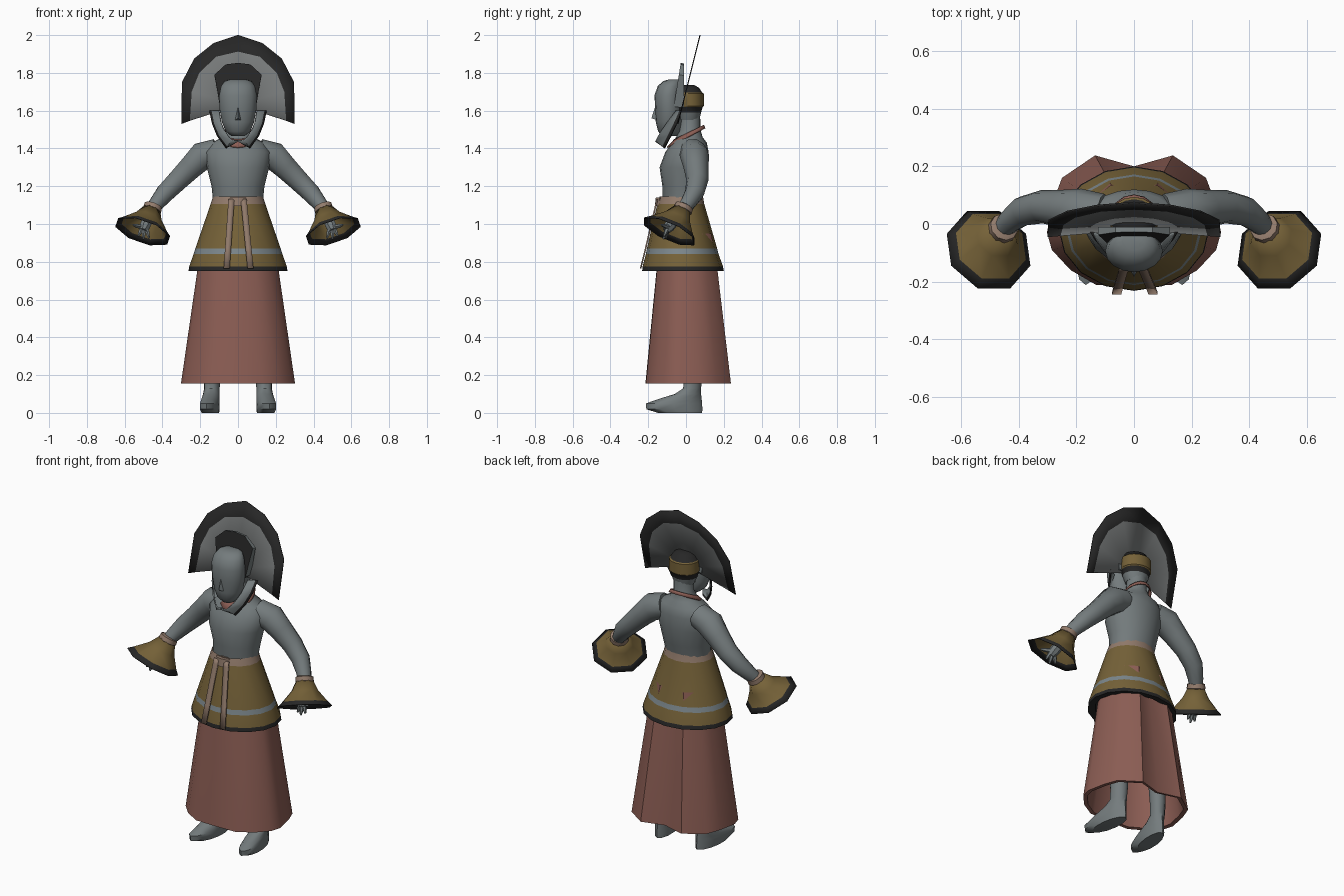
import bpy, bmesh, math
from mathutils import Vector

if "Cube" in bpy.data.objects:
    bpy.data.objects.remove(bpy.data.objects["Cube"])


def mat(name, rgb):
    m = bpy.data.materials.new(name)
    m.diffuse_color = (*rgb, 1)
    m.use_nodes = True
    m.node_tree.nodes["Principled BSDF"].inputs["Base Color"].default_value = m.diffuse_color
    return m


GREY = mat("cloth grey", (0.175, 0.20, 0.205))
FAN = mat("fan grey", (0.19, 0.20, 0.20))
DARK = mat("black trim", (0.02, 0.02, 0.02))
OCHRE = mat("ochre", (0.18, 0.122, 0.04))
RED = mat("dusty red", (0.26, 0.11, 0.088))
BEIGE = mat("beige ribbon", (0.29, 0.20, 0.15))
BLUE = mat("blue grey stripe", (0.20, 0.24, 0.26))


def make(name, verts, faces, mats, idx=None, angle=40, mirror=False, thick=0):
    me = bpy.data.meshes.new(name)
    me.from_pydata([tuple(v) for v in verts], [], faces)
    for m in mats:
        me.materials.append(m)
    if idx:
        for p, i in zip(me.polygons, idx):
            p.material_index = i
    bm = bmesh.new()
    bm.from_mesh(me)
    bmesh.ops.recalc_face_normals(bm, faces=bm.faces)
    bm.to_mesh(me)
    bm.free()
    ob = bpy.data.objects.new(name, me)
    bpy.context.collection.objects.link(ob)
    bpy.ops.object.select_all(action='DESELECT')
    ob.select_set(True)
    bpy.context.view_layer.objects.active = ob
    bpy.ops.object.shade_smooth_by_angle(angle=math.radians(angle))
    if thick:
        s = ob.modifiers.new("thickness", 'SOLIDIFY')
        s.thickness = thick
        s.offset = 0
    if mirror:
        ob.modifiers.new("mirror", 'MIRROR')
    return ob


def loft(name, rings, mats, bands=None, caps=True, **kw):
    """Skin closed rings; bands gives a material index for each gap."""
    n = len(rings[0])
    verts = [p for r in rings for p in r]
    faces, idx = [], []
    for k in range(len(rings) - 1):
        for i in range(n):
            j = (i + 1) % n
            faces.append((k*n + i, k*n + j, k*n + n + j, k*n + n + i))
            idx.append(bands[k] if bands else 0)
    if caps:
        faces += [tuple(range(n)), tuple(range(len(verts) - n, len(verts)))]
        idx += [idx[0], idx[-1]]
    return make(name, verts, faces, mats, idx, **kw)


def oval(z, hw, yf, yb, n=16, x=0, slope=0, shear=0):
    pts = []
    for i in range(n):
        a = 2*math.pi*i/n
        y = (yf + yb)/2 + (yb - yf)/2*math.sin(a)
        pts.append((x + hw*math.cos(a) + shear*y, y, z + slope*y))
    return pts


def tube(name, path, mats, n=10, axis=None, **kw):
    """Rings around a path of (x, y, z, radius)."""
    c = [Vector(p[:3]) for p in path]
    rings = []
    for k, p in enumerate(path):
        d = Vector(axis) if axis else c[min(k+1, len(c)-1)] - c[max(k-1, 0)]
        d.normalize()
        u = d.cross(Vector((0, 1, 0))).normalized()
        v = d.cross(u)
        rings.append([c[k] + p[3]*(u*math.cos(t) + v*math.sin(t))
                      for t in (2*math.pi*(i + .5)/n for i in range(n))])
    return loft(name, rings, mats, **kw)


# long underskirt with a lobed hem and an inner wall
half = [(0.13, -0.212), (0.22, -0.16), (0.285, -0.09), (0.302, -0.03), (0.28, 0.08),
        (0.25, 0.16), (0.135, 0.238)]
hem = [(0, -0.215)] + half + [(0, 0.2)] + [(-x, y) for x, y in half[::-1]]


def skirt_ring(z, s):
    return [(x*s, -0.01 + (y + 0.01)*s, z) for x, y in hem]


loft("underskirt", [skirt_ring(0.95, 0.58), skirt_ring(0.76, 0.71), skirt_ring(0.155, 1),
                    skirt_ring(0.158, 0.92), skirt_ring(0.7, 0.66)], [RED], caps=False)

# flared overskirt with waistband, stripe and dark hem facing
loft("overskirt", [oval(1.145, .132, -.14, .09), oval(1.105, .145, -.152, .097),
                   oval(.87, .226, -.207, .165), oval(.842, .235, -.212, .172),
                   oval(.775, .258, -.23, .196), oval(.752, .262, -.232, .2),
                   oval(.755, .225, -.19, .165), oval(.95, .17, -.15, .12)],
     [OCHRE, BEIGE, BLUE, DARK], [1, 0, 2, 0, 3, 3, 3], caps=False)

# hanging ribbons and their knot
for side, x0, x1 in (("left", -.035, -.06), ("right", .03, .066)):
    pts = [(1.13, -.152), (1.1, -.16), (.87, -.214), (.765, -.24)]
    vs = []
    for z, y in pts:
        x = x0 + (x1 - x0)*(1.13 - z)/.365
        vs += [(x - .016, y, z), (x + .016, y, z)]
    make(side + "_ribbon", vs, [(2*i, 2*i+1, 2*i+3, 2*i+2) for i in range(3)], [BEIGE], thick=.008)
loft("ribbon_knot", [oval(1.095, .045, -.165, -.12, 8), oval(1.14, .045, -.16, -.12, 8)], [BEIGE])

# torso and neck
loft("torso", [oval(*r, n=20) for r in (
    (1.05, .125, -.11, .075), (1.13, .133, -.125, .085), (1.2, .14, -.125, .105),
    (1.3, .165, -.14, .12), (1.38, .175, -.11, .12), (1.43, .14, -.075, .11),
    (1.46, .08, -.052, .088), (1.5, .056, -.036, .076), (1.6, .056, -.03, .075))], [GREY], angle=60)
loft("neck_collar", [oval(1.455, .09, -.1, .1, slope=.5), oval(1.477, .072, -.06, .093, slope=.5)],
     [RED], caps=False, thick=.006)

# arms, wrist bands, flared cuffs and hands
tube("arms", [(.11, .035, 1.385, .07), (.19, .045, 1.36, .078), (.25, .053, 1.3, .066),
              (.32, .06, 1.23, .058), (.385, .045, 1.165, .052), (.43, .01, 1.11, .042),
              (.46, -.02, 1.07, .035)], [GREY], mirror=True, angle=60)
AX = (.30, -.39, -.87)
tube("wrist_bands", [(.448, -.008, 1.1, .036), (.45, -.01, 1.095, .05), (.456, -.018, 1.072, .052),
                     (.458, -.02, 1.065, .04)], [BEIGE], axis=AX, mirror=True)
tube("flared_cuffs", [(.456, -.018, 1.078, .045), (.475, -.045, 1.03, .075),
                      (.497, -.078, .98, .13), (.505, -.09, .96, .156)],
     [OCHRE, DARK], n=8, axis=AX, bands=[0, 0, 1], caps=False, mirror=True, thick=.004, angle=50)
tube("palms", [(.458, -.02, 1.075, .027), (.475, -.055, 1.03, .03), (.495, -.09, .985, .03),
               (.503, -.105, .965, .02)], [GREY], n=8, mirror=True)
for i, (dx, dy, dz) in enumerate(((.022, -.02, -.05), (.004, -.025, -.065),
                                  (-.016, -.012, -.06), (.04, -.035, .01))):
    b = Vector((.495 + dx*.5, -.095, .985))
    e = b + Vector((dx, dy, dz))
    tube("fingers_%d" % (i+1), [(*b, .013), (*b.lerp(e, .6), .011), (*e, .005)],
         [GREY], n=6, mirror=True)

# legs and boots, toes turned slightly out
loft("boots", [oval(z, hw, yf, yb, 12, .142, 0, -.12) for z, hw, yf, yb in (
    (0, .045, -.15, .085), (.02, .05, -.21, .087), (.05, .05, -.212, .085), (.072, .048, -.15, .083),
    (.1, .044, -.06, .08), (.13, .041, -.015, .08), (.2, .045, -.01, .085),
    (.6, .06, -.05, .08))], [GREY], mirror=True)

# back of the head with a headband
loft("head", [oval(*r) for r in (
    (1.55, .058, -.04, .07), (1.59, .075, -.05, .08), (1.62, .083, -.06, .088),
    (1.625, .088, -.06, .094), (1.69, .086, -.06, .094), (1.695, .08, -.06, .086),
    (1.72, .065, -.05, .07), (1.735, .035, -.03, .045))],
    [GREY, DARK, OCHRE], [0, 1, 2, 2, 2, 1, 1])

# face and nose
loft("face", [oval(*r) for r in (
    (1.465, .035, -.125, -.04), (1.49, .065, -.148, -.03), (1.54, .085, -.16, -.02),
    (1.61, .098, -.163, -.02), (1.68, .1, -.167, -.02), (1.73, .09, -.15, -.02),
    (1.757, .07, -.12, -.02), (1.765, .04, -.09, -.03))], [GREY], angle=60)
make("nose", [(0, -.16, 1.63), (.017, -.155, 1.55), (-.017, -.155, 1.55), (0, -.183, 1.56)],
     [(0, 1, 3), (0, 3, 2), (1, 2, 3)], [GREY])

# low crown plate: dark front, grey edges and back
arc = [(.095, 1.62), (.108, 1.7), (.125, 1.79), (.065, 1.845), (0, 1.853)]
arc += [(-x, z) for x, z in arc[-2::-1]]
m = len(arc)
vs = [(x, -.065 + (z - 1.62)*.16, z) for x, z in arc] + [(x, -.01, z - .004) for x, z in arc]
make("crown", vs, [tuple(range(m)), tuple(range(m, 2*m))] +
     [(i, (i+1) % m, m + (i+1) % m, m + i) for i in range(m)],
     [GREY, DARK], [1, 0] + [0]*m, angle=30)

# flaps running under the chin, with dark outer edging
rows = [((.15, -.025, 1.6), (.1, -.05, 1.6)), ((.135, -.05, 1.53), (.09, -.1, 1.535)),
        ((.108, -.08, 1.465), (.068, -.135, 1.485)), ((.062, -.112, 1.402), (.035, -.158, 1.445)),
        ((.025, -.12, 1.425), (0, -.162, 1.44)), ((0, -.12, 1.428), (0, -.162, 1.44))]
vs = []
for o, i in rows:
    o, i = Vector(o), Vector(i)
    vs += [o, o.lerp(i, .25), i]
fs = [(3*k + c, 3*k + c + 1, 3*k + c + 4, 3*k + c + 3) for k in range(4) for c in (0, 1)]
make("chin_flaps", vs, fs, [GREY, DARK], [1, 0]*4, mirror=True, thick=.008)

# large fan headdress leaning back, dark border
outer = [(.30, 1.53), (.297, 1.75), (.232, 1.875), (.13, 1.957), (0, 2.0)]
inner = [(.255, 1.547), (.245, 1.70), (.205, 1.80), (.115, 1.885), (0, 1.912)]
vs = [(x, -.043 + (z - 1.53)*.25, z) for x, z in outer + inner + [(0, 1.63)]]
make("fan_headdress", vs, [(i, i+1, i+6, i+5) for i in range(4)] +
     [(i+5, i+6, 10) for i in range(4)], [FAN, DARK], [1]*4 + [0]*4, mirror=True, thick=.006)
